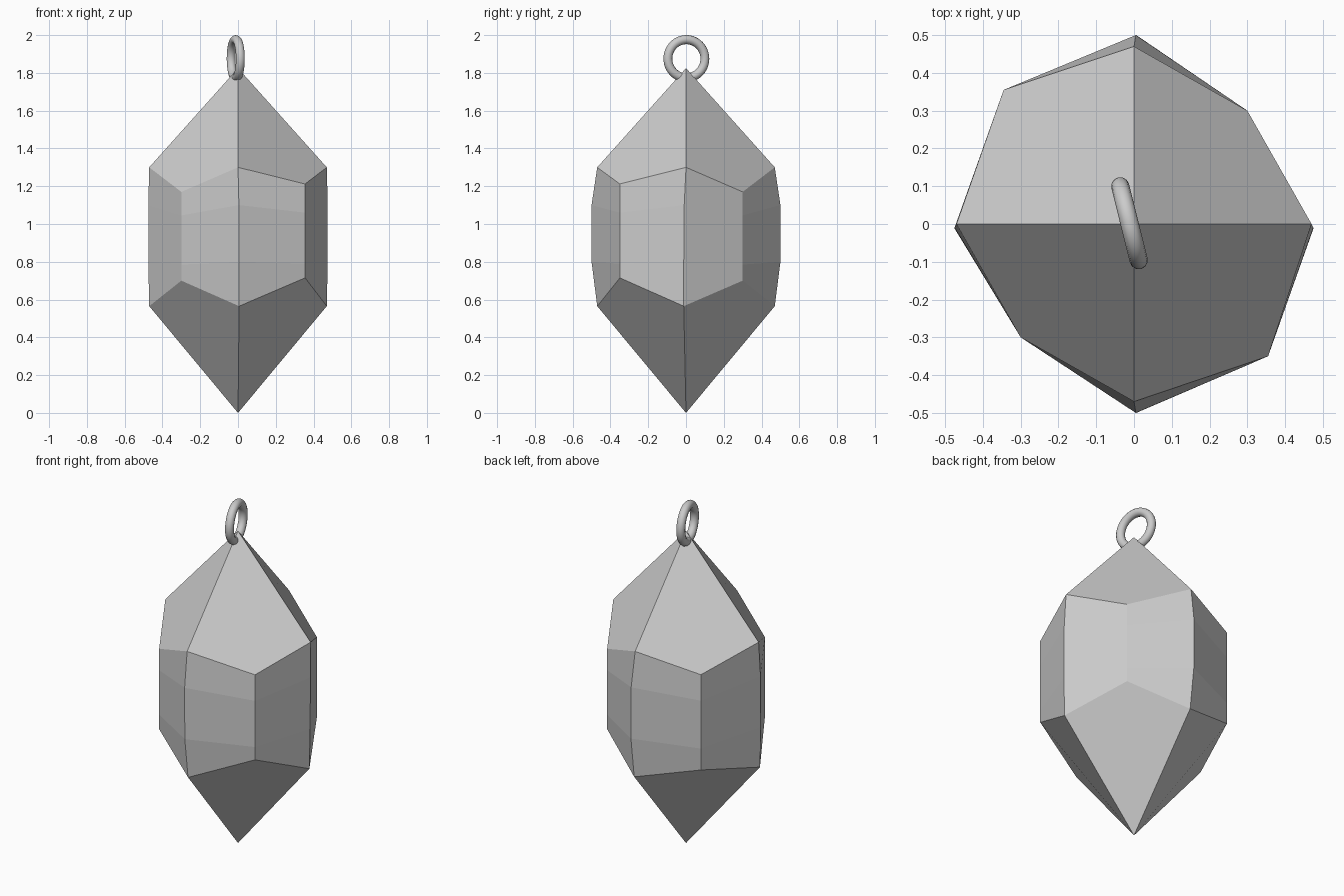
import bpy
import bmesh
from math import radians

if "Cube" in bpy.data.objects:
    bpy.data.objects.remove(bpy.data.objects["Cube"])

# Irregular eight-sided gem: four straight corner edges between four bowed edges
corners = [  # x, y, heights of the four rings
    (0.355, -0.35, (0.715, 0.79, 1.06, 1.212)),
    (0.30, 0.30, (0.70, 0.785, 1.045, 1.17)),
    (-0.345, 0.355, (0.655, 0.78, 1.06, 1.212)),
    (-0.30, -0.30, (0.70, 0.785, 1.045, 1.17)),
]
axes = [(0, -1), (1, 0), (0, 1), (-1, 0)]
mid_heights = (0.565, 0.80, 1.10, 1.30)
shift = (1, 1, 0.8, 0)

bm = bmesh.new()
bottom = bm.verts.new((0, 0, 0))
top = bm.verts.new((0, 0, 1.825))
columns = []
for (ax, ay), (cx, cy, heights) in zip(axes, corners):
    column = []
    for z, s, bulge in zip(mid_heights, shift, (0, 1, 1, 0)):
        rx = 0.47 + 0.005 * bulge
        ry = 0.47 + 0.03 * bulge
        dx = 0.006 * s if ax == 0 else 0
        dy = -0.012 * s if ay == 0 else 0
        column.append(bm.verts.new((ax * rx + dx, ay * ry + dy, z)))
    columns.append(column)
    columns.append([bm.verts.new((cx, cy, z)) for z in heights])

# Side facets
for i in range(8):
    a, b = columns[i], columns[(i + 1) % 8]
    for k in range(3):
        bm.faces.new((a[k], b[k], b[k + 1], a[k + 1]))

# Four kite-shaped facets at each point
for i in range(0, 8, 2):
    a, c, b = columns[i], columns[i + 1], columns[(i + 2) % 8]
    bm.faces.new((top, a[3], c[3], b[3]))
    bm.faces.new((bottom, b[0], c[0], a[0]))
bmesh.ops.recalc_face_normals(bm, faces=bm.faces)

mesh = bpy.data.meshes.new("crystal")
bm.to_mesh(mesh)
bm.free()
crystal = bpy.data.objects.new("crystal", mesh)
bpy.context.collection.objects.link(crystal)

# Hanging ring, upright and turned slightly
bpy.ops.mesh.primitive_torus_add(
    major_radius=0.101, minor_radius=0.024,
    major_segments=48, minor_segments=12,
    location=(-0.012, 0.002, 1.875),
    rotation=(0, radians(90), radians(14)))
ring = bpy.context.object
ring.name = "hanging_ring"
bpy.ops.object.shade_smooth()
